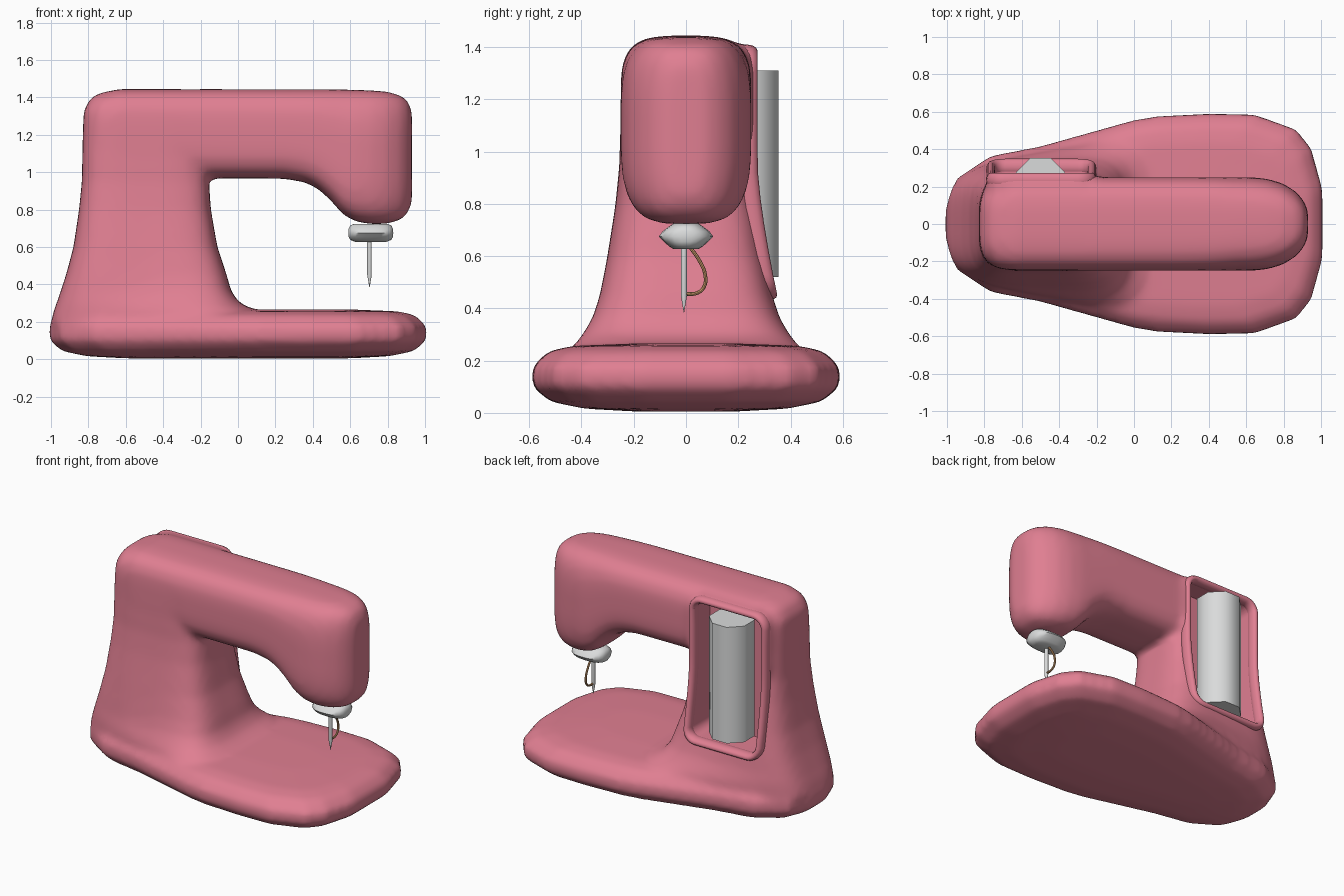
import bpy, bmesh, math

if "Cube" in bpy.data.objects:
    bpy.data.objects.remove(bpy.data.objects["Cube"], do_unlink=True)


def material(name, rgb):
    mat = bpy.data.materials.new(name)
    mat.use_nodes = True
    mat.diffuse_color = (*rgb, 1)
    for node in mat.node_tree.nodes:
        if node.type == 'BSDF_PRINCIPLED':
            node.inputs["Base Color"].default_value = (*rgb, 1)
    return mat


PINK = material("rose pink", (0.745, 0.212, 0.287))
STEEL = material("light steel", (0.70, 0.71, 0.71))
COPPER = material("copper thread", (0.60, 0.33, 0.15))


def add_object(name, mesh, mat, angle=40):
    mesh.materials.clear()
    mesh.materials.append(mat)
    for poly in mesh.polygons:
        poly.material_index = 0
        poly.use_smooth = True
    mesh.set_sharp_from_angle(angle=math.radians(angle))
    obj = bpy.data.objects.new(name, mesh)
    bpy.context.scene.collection.objects.link(obj)
    return obj


def loft(bm, rings, closed=False):
    """Skin rings of equal length; cap both ends, or join last to first."""
    rows = [[bm.verts.new(p) for p in ring] for ring in rings]
    count = len(rows[0])
    pairs = list(zip(rows, rows[1:]))
    if closed:
        pairs.append((rows[-1], rows[0]))
    for a, b in pairs:
        for i in range(count):
            j = (i + 1) % count
            bm.faces.new((a[i], a[j], b[j], b[i]))
    if not closed:
        bm.faces.new(rows[0][::-1])
        bm.faces.new(rows[-1])


def finish(bm, name):
    bmesh.ops.recalc_face_normals(bm, faces=bm.faces)
    mesh = bpy.data.meshes.new(name)
    bm.to_mesh(mesh)
    bm.free()
    return mesh


def lofted(name, rings, mat, closed=False, angle=40):
    bm = bmesh.new()
    loft(bm, rings, closed)
    return add_object(name, finish(bm, name), mat, angle)


def squircle(hu, hv, power, count=48):
    """Superellipse outline as (u, v) pairs."""
    pts = []
    for i in range(count):
        t = math.tau * (i + 0.5) / count
        c, s = math.cos(t), math.sin(t)
        pts.append((math.copysign(abs(c) ** (2 / power), c) * hu,
                    math.copysign(abs(s) ** (2 / power), s) * hv))
    return pts


def applied(obj, name):
    """Evaluated mesh of an object; the object itself is removed."""
    deps = bpy.context.evaluated_depsgraph_get()
    mesh = bpy.data.meshes.new_from_object(obj.evaluated_get(deps))
    mesh.name = name
    bpy.data.objects.remove(obj, do_unlink=True)
    return mesh


# Back opening: rounded outline and the slope of the back surface
def opening(inset, low=0.43, high=1.41):
    x0, x1, r = -0.79 + inset, -0.20 - inset, 0.10 - inset
    z0, z1 = low + inset, high - inset
    corners = [(x1 - r, z1 - r), (x0 + r, z1 - r), (x0 + r, z0 + r), (x1 - r, z0 + r)]
    arcs = [[(cx + r * math.cos(a), cz + r * math.sin(a))
             for a in (math.pi / 2 * (k + i / 6) for i in range(7))]
            for k, (cx, cz) in enumerate(corners)]
    pts = []
    for k, arc in enumerate(arcs):
        (ax, az), (bx, bz) = arc[-1], arcs[(k + 1) % 4][0]
        pts += arc + [(ax + (bx - ax) * i / 8, az + (bz - az) * i / 8) for i in range(1, 8)]
    return pts


def back_y(z):
    return 0.258 + 0.08 * max(0, (0.95 - z) / 0.52) ** 1.4


# Body: base, column, arm and back pad fused into one soft form
body = bmesh.new()

half = [(1.0, 0.18), (0.94, 0.4), (0.86, 0.5), (0.64, 0.58), (0.4, 0.585), (0.12, 0.57),
        (0, 0.55), (-0.25, 0.48), (-0.5, 0.41), (-0.76, 0.36), (-0.94, 0.24), (-1.0, 0.08)]
outline = half + [(x, -y) for x, y in reversed(half)]
base_levels = [(0.005, 0.4), (0.016, 0.2), (0.043, 0.07), (0.1, 0), (0.175, 0),
               (0.235, 0.06), (0.256, 0.15), (0.266, 0.4)]
loft(body, [[(x * 1.008 * (1 - d), y * (0.585 - d) / 0.58, z) for x, y in outline]
            for z, d in base_levels])

# Column levels: z, right end, left end, half depth, widening toward the bed
column_levels = [
    (0.10, -0.98, 0.08, 0.39, 0.25), (0.20, -1.0, 0.12, 0.395, 0.25),
    (0.26, -0.985, 0.10, 0.39, 0.23), (0.30, -0.97, 0.01, 0.37, 0.18),
    (0.36, -0.95, -0.035, 0.345, 0.12), (0.45, -0.92, -0.06, 0.325, 0.06),
    (0.6, -0.88, -0.11, 0.30, 0.02), (0.8, -0.85, -0.145, 0.27, 0),
    (0.95, -0.835, -0.155, 0.255, 0), (1.2, -0.83, -0.15, 0.25, 0),
    (1.33, -0.825, -0.15, 0.24, 0), (1.4, -0.785, -0.18, 0.2, 0),
    (1.43, -0.72, -0.22, 0.14, 0)]
rings = []
for z, x0, x1, depth, widen in column_levels:
    mid, reach = (x0 + x1) / 2, (x1 - x0) / 2
    rings.append([(mid + u * reach, v * depth * (1 + widen * u), z)
                  for u, v in squircle(1, 1, 4)])
loft(body, rings)

# Arm and head stations: x, underside, top, half depth
arm_stations = [
    (-0.8, 1.05, 1.35, 0.19), (-0.74, 1.0, 1.42, 0.235), (-0.64, 0.97, 1.445, 0.25),
    (0.25, 0.965, 1.443, 0.25), (0.36, 0.945, 1.443, 0.25), (0.43, 0.91, 1.443, 0.25),
    (0.5, 0.845, 1.443, 0.25), (0.56, 0.775, 1.442, 0.25), (0.63, 0.735, 1.44, 0.25),
    (0.72, 0.722, 1.437, 0.24), (0.8, 0.725, 1.43, 0.215), (0.87, 0.745, 1.41, 0.17),
    (0.91, 0.785, 1.38, 0.12), (0.93, 0.84, 1.32, 0.07)]
loft(body, [[(x, u, (lo + hi) / 2 + v) for u, v in squircle(depth, (hi - lo) / 2, 3.6)]
            for x, lo, hi, depth in arm_stations])

# Flat pad behind the upper part of the rear frame
loft(body, [[(x, y, z) for x, z in opening(inset, low=0.95)]
            for y, inset in ((0.05, 0.03), (0.2, 0.0), (0.26, 0.0))])

rough = add_object("rough_body", finish(body, "rough_body"), PINK)
remesh = rough.modifiers.new("fuse", 'REMESH')
remesh.mode = 'VOXEL'
remesh.voxel_size = 0.022
soften = rough.modifiers.new("soften", 'SMOOTH')
soften.factor = 0.5
soften.iterations = 8
fused = add_object("fused_body", applied(rough, "fused_body"), PINK)

# Hollow in the back of the column
cutter = lofted("recess_cutter", [[(x, y, z) for x, z in opening(0.042)]
                                  for y in (0.085, 0.6)], PINK)
cutter.hide_render = True
cut = fused.modifiers.new("recess", 'BOOLEAN')
cut.operation = 'DIFFERENCE'
cut.solver = 'EXACT'
cut.object = cutter
add_object("machine_body", applied(fused, "machine_body"), PINK)
bpy.data.objects.remove(cutter, do_unlink=True)

# Rounded rim following the sloping back around the hollow
rim = []
for i in range(12):
    t = math.tau * i / 12
    rim.append([(x, back_y(z) - 0.024 + 0.04 * math.sin(t), z)
                for x, z in opening(0.024 + 0.024 * math.cos(t))])
lofted("recess_rim", rim, PINK, closed=True, angle=80)


def turned(name, x, y, profile, sides, mat, angle=50):
    """Upright turned part from (z, radius) pairs."""
    rings = [[(x + r * math.cos(math.tau * (i + 0.5) / sides),
               y + r * math.sin(math.tau * (i + 0.5) / sides), z) for i in range(sides)]
             for z, r in profile]
    return lofted(name, rings, mat, angle=angle)


# Upright eight-sided drum in the hollow
turned("rear_drum", -0.5, 0.222, [(0.52, 0.143), (1.31, 0.143)], 8, STEEL)

# Needle clamp and needle below the head
clamp_levels = [(0.628, 0.085, 0.05), (0.638, 0.11, 0.066), (0.655, 0.12, 0.085),
                (0.675, 0.121, 0.105), (0.695, 0.12, 0.09), (0.713, 0.112, 0.066),
                (0.724, 0.09, 0.05)]
lofted("needle_clamp", [[(0.71 + u, v, z) for u, v in squircle(hx, hy, 2.6, 24)]
                        for z, hx, hy in clamp_levels], STEEL, angle=60)
turned("needle", 0.703, -0.008, [(0.385, 0.001), (0.45, 0.0125), (0.65, 0.0125)], 12, STEEL)

# Thread looping behind the needle
curve = bpy.data.curves.new("thread_path", 'CURVE')
curve.dimensions = '3D'
curve.bevel_depth = 0.007
curve.bevel_resolution = 2
curve.use_fill_caps = True
spline = curve.splines.new('BEZIER')
path = [(0.015, 0.635), (0.05, 0.585), (0.073, 0.53), (0.07, 0.485), (0.045, 0.46), (-0.01, 0.455)]
spline.bezier_points.add(len(path) - 1)
for point, (y, z) in zip(spline.bezier_points, path):
    point.co = (0.703, y, z)
    point.handle_left_type = point.handle_right_type = 'AUTO'
thread = bpy.data.objects.new("thread_path", curve)
bpy.context.scene.collection.objects.link(thread)
bpy.context.view_layer.update()
add_object("thread", applied(thread, "thread"), COPPER)
